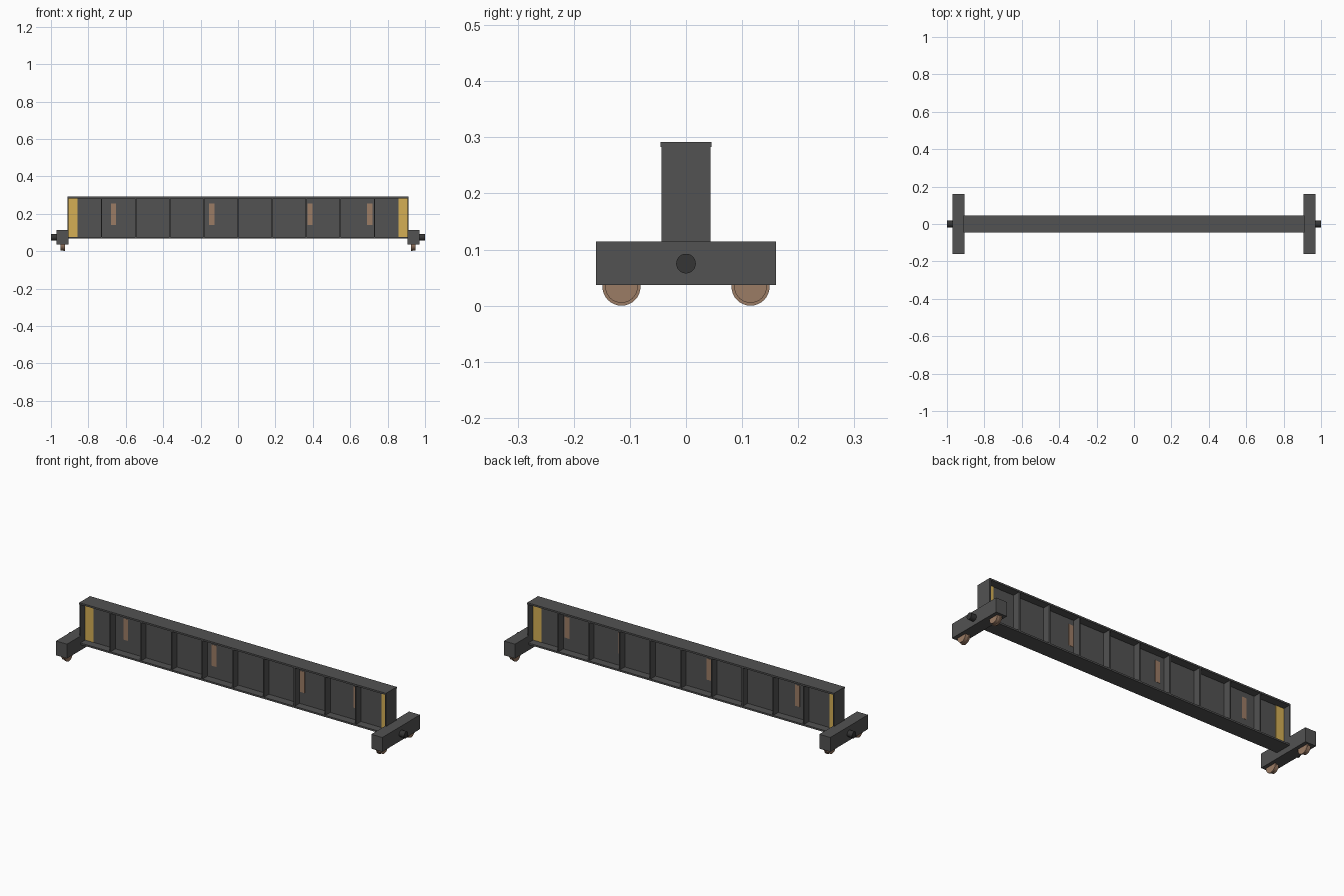
import bpy, math

if "Cube" in bpy.data.objects:
    bpy.data.objects.remove(bpy.data.objects["Cube"])


def material(name, rgb):
    m = bpy.data.materials.new(name)
    m.diffuse_color = (*rgb, 1)
    m.use_nodes = True
    m.node_tree.nodes["Principled BSDF"].inputs["Base Color"].default_value = m.diffuse_color
    return m


STEEL = material("dark_steel", (0.085, 0.085, 0.085))
BLACK = material("black_steel", (0.035, 0.035, 0.035))
YELLOW = material("yellow_paint", (0.66, 0.43, 0.09))
RUST = material("rusty_steel", (0.33, 0.2, 0.13))


def box(name, x, y, z, mat):
    """Box from (min, max) ranges on each axis."""
    mid = [(a + b) / 2 for a, b in (x, y, z)]
    bpy.ops.mesh.primitive_cube_add(size=1, location=mid)
    ob = bpy.context.object
    ob.name = name
    ob.scale = [abs(b - a) for a, b in (x, y, z)]
    bpy.ops.object.transform_apply(location=False, rotation=False, scale=True)
    ob.data.materials.append(mat)
    return ob


def disc(name, radius, x, y, z, mat, sides=32):
    """Cylinder lying along x between the two x values."""
    bpy.ops.mesh.primitive_cylinder_add(
        vertices=sides, radius=radius, depth=abs(x[1] - x[0]),
        location=((x[0] + x[1]) / 2, y, z), rotation=(0, math.pi / 2, 0))
    ob = bpy.context.object
    ob.name = name
    ob.data.materials.append(mat)
    bpy.ops.object.shade_smooth_by_angle(angle=math.radians(35))
    return ob


# Plate girder: web and two flanges
L = 0.912
box("girder_web", (-L, L), (-0.003, 0.003), (0.075, 0.285), STEEL)
box("top_flange", (-L, L), (-0.0455, 0.0455), (0.283, 0.292), STEEL)
box("bottom_flange", (-L, L), (-0.0455, 0.0455), (0.068, 0.077), STEEL)

# Vertical stiffeners on both sides of the web
for i in range(-5, 6):
    x = i * 0.1825
    if abs(i) == 5:
        x = math.copysign(L - 0.0035, i)
    for s in (-1, 1):
        box("stiffener", (x - 0.0035, x + 0.0035),
            (s * 0.003, s * 0.044), (0.077, 0.283), STEEL)

# Rust patches showing on both faces of the web
for x in (-0.665, -0.14, 0.385, 0.705):
    box("rust_patch", (x - 0.014, x + 0.014), (-0.0042, 0.0042),
        (0.14, 0.254), RUST)

for s in (-1, 1):
    # Painted warning bands at the girder ends
    box("warning_band", (s * 0.857, s * 0.905), (-0.0048, 0.0048),
        (0.077, 0.283), YELLOW)
    # End carriage and buffer
    box("end_carriage", (s * 0.905, s * 0.97), (-0.16, 0.16),
        (0.037, 0.114), STEEL)
    disc("buffer", 0.0175, (s * 0.965, s * 1.0), 0, 0.075, BLACK)
    # Flanged wheels
    for y in (-0.115, 0.115):
        disc("wheel_tread", 0.029, (s * 0.93, s * 0.95), y, 0.034, RUST)
        disc("wheel_flange", 0.034, (s * 0.925, s * 0.932), y, 0.034, RUST)
